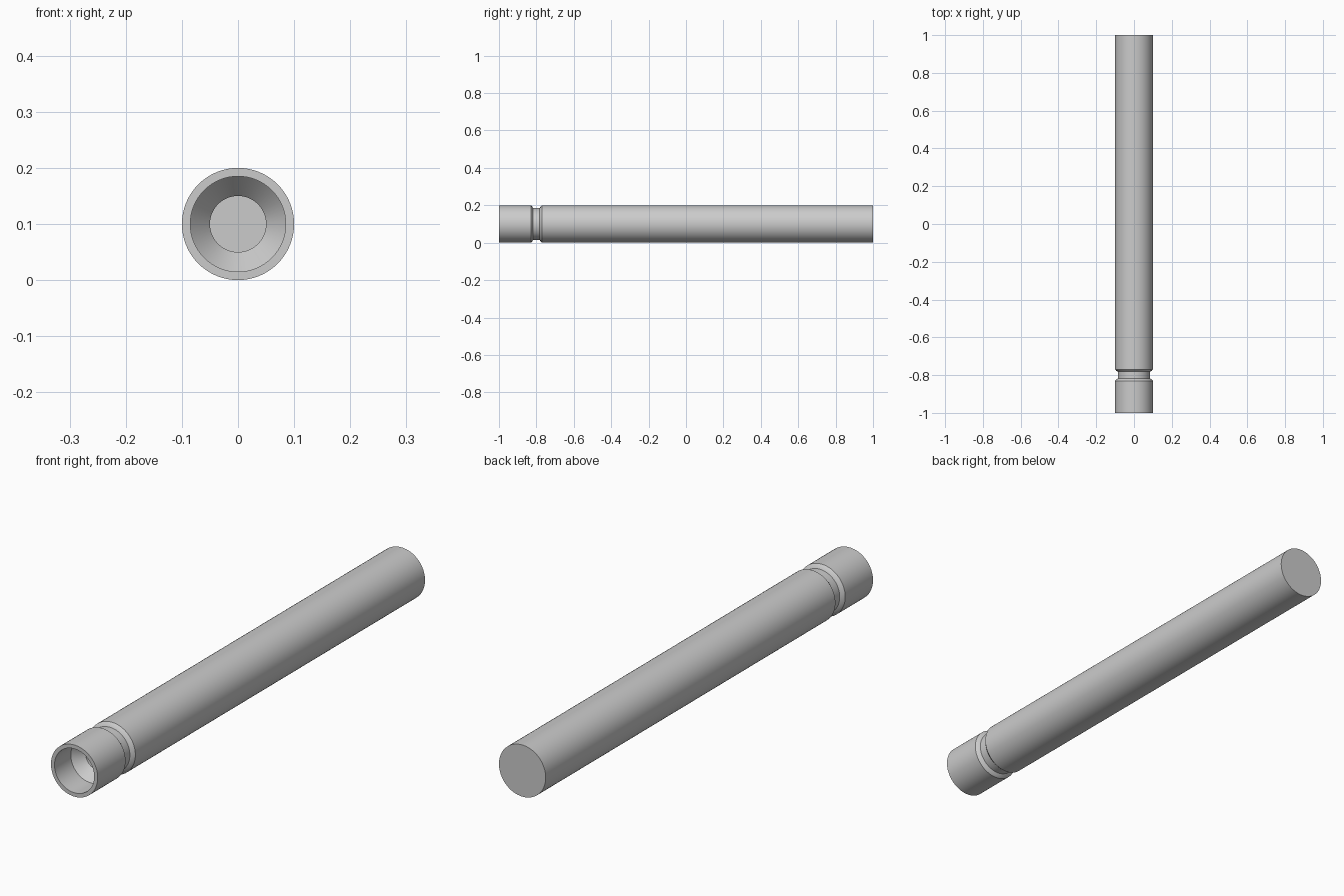
import bpy, bmesh, math
from mathutils import Matrix, Vector

if "Cube" in bpy.data.objects:
    bpy.data.objects.remove(bpy.data.objects["Cube"])

# Lathe profile (radius, y): back cap, body, groove, front collar, rim, socket, bore
profile = [
    (0, 1), (0.1, 1), (0.1, -0.77), (0.094, -0.777), (0.085, -0.782),
    (0.085, -0.818), (0.094, -0.823), (0.1, -0.83), (0.1, -1),
    (0.085, -1), (0.085, -0.9), (0.05, -0.86), (0.05, -0.80), (0, -0.80),
]

bm = bmesh.new()
verts = [bm.verts.new((r, y, 0.1)) for r, y in profile]
edges = [bm.edges.new(pair) for pair in zip(verts, verts[1:])]

# Spin the profile around the tube axis
bmesh.ops.spin(bm, geom=verts + edges, cent=(0, 0, 0.1), axis=(0, 1, 0),
               angle=math.tau, steps=64, use_duplicate=False)
bmesh.ops.remove_doubles(bm, verts=bm.verts, dist=1e-5)
bmesh.ops.recalc_face_normals(bm, faces=bm.faces)

mesh = bpy.data.meshes.new("hollow_end_tube")
bm.to_mesh(mesh)
bm.free()
tube = bpy.data.objects.new("hollow_end_tube", mesh)
bpy.context.collection.objects.link(tube)

# Smooth round walls, crisp steps
bpy.context.view_layer.objects.active = tube
tube.select_set(True)
bpy.ops.object.shade_smooth_by_angle(angle=math.radians(25))
